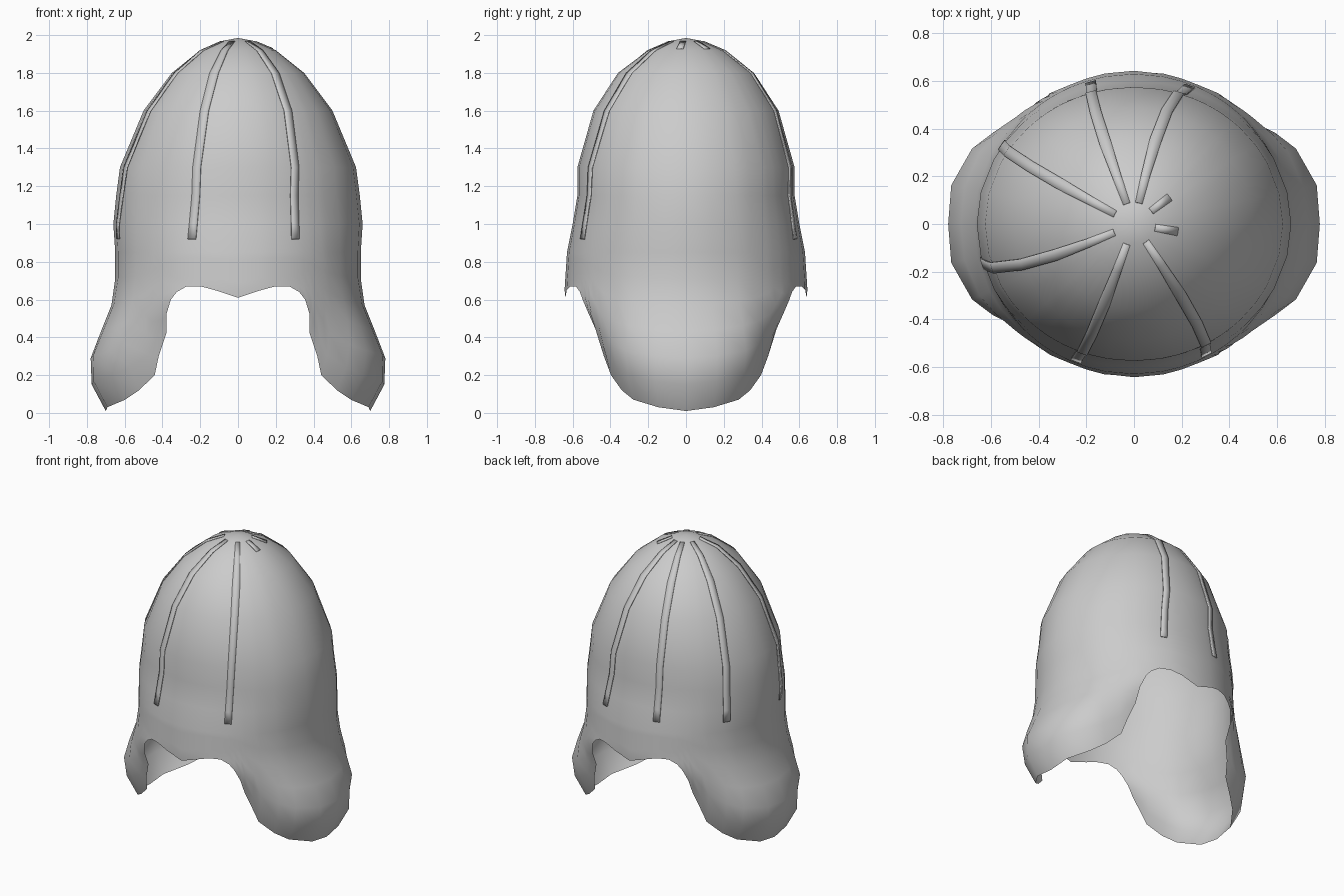
import bpy, bmesh, math

cube = bpy.data.objects.get("Cube")
if cube:
    bpy.data.objects.remove(cube, do_unlink=True)

# One plain grey material
grey = bpy.data.materials.new("plain_grey")
grey.use_nodes = True
grey.diffuse_color = (0.6, 0.6, 0.6, 1)
grey.node_tree.nodes["Principled BSDF"].inputs["Base Color"].default_value = (0.6, 0.6, 0.6, 1)

# Horizontal sections: height, half width, half depth
PROFILE = [(0.01, 0.70, 0.33), (0.16, 0.78, 0.41), (0.3, 0.78, 0.46),
           (0.42, 0.73, 0.5), (0.62, 0.65, 0.645), (0.85, 0.65, 0.63),
           (1.0, 0.66, 0.6), (1.15, 0.645, 0.575), (1.3, 0.625, 0.575),
           (1.6, 0.5, 0.49), (1.8, 0.35, 0.36), (1.92, 0.2, 0.2),
           (1.97, 0.08, 0.08), (1.985, 0.001, 0.001)]
# Lower rim: degrees away from front or back centre, height
RIM = [(0, 0.61), (11, 0.65), (18, 0.67), (25, 0.67), (30, 0.64), (33, 0.6),
       (36.5, 0.52), (39, 0.42), (44, 0.3), (48, 0.2), (57, 0.12), (65, 0.07),
       (78, 0.03), (90, 0.01)]


def section(z):
    for (z0, a0, b0), (z1, a1, b1) in zip(PROFILE, PROFILE[1:]):
        if z <= z1:
            t = max(0, (z - z0) / (z1 - z0))
            return a0 + t * (a1 - a0), b0 + t * (b1 - b0)
    return PROFILE[-1][1:]


def surface(angle, z, offset=0.0):
    """Point on the cap; the ear flaps have squarer sections than the dome."""
    a, b = section(z)
    n = 2 + min(1, max(0, (0.65 - z) / 0.3))
    c, s = math.cos(angle), math.sin(angle)
    r = (abs(c / a) ** n + abs(s / b) ** n) ** (-1 / n) + offset
    return (r * c, r * s, z)


def finish(name, bm, sharp):
    bmesh.ops.recalc_face_normals(bm, faces=bm.faces)
    mesh = bpy.data.meshes.new(name)
    bm.to_mesh(mesh)
    bm.free()
    mesh.materials.append(grey)
    ob = bpy.data.objects.new(name, mesh)
    bpy.context.collection.objects.link(ob)
    bpy.ops.object.select_all(action="DESELECT")
    ob.select_set(True)
    bpy.context.view_layer.objects.active = ob
    bpy.ops.object.shade_smooth_by_angle(angle=math.radians(sharp))
    return ob


# Cap shell with ear flaps: mirror the rim quarter around the full turn
quarter = [(d - 90, z) for d, z in RIM]
half = quarter + [(-d, z) for d, z in quarter[-2::-1]]
columns = half + [(180 - d, z) for d, z in half[-2:0:-1]]
dome = [p[0] for p in PROFILE[-2:4:-1]]
bm = bmesh.new()
top = bm.verts.new((0, 0, PROFILE[-1][0]))
grid = []
for degrees, rim in columns:
    flap = [dome[-1] + (rim - dome[-1]) * k / 6 for k in range(1, 7)]
    grid.append([bm.verts.new(surface(math.radians(degrees), z)) for z in dome + flap])
for i, left in enumerate(grid):
    right = grid[(i + 1) % len(grid)]
    bm.faces.new((top, left[0], right[0]))
    for k in range(len(left) - 1):
        bm.faces.new((left[k], left[k + 1], right[k + 1], right[k]))
finish("cap_shell", bm, 70)


# Seam straps running from the crown down the dome
def strap(name, start, end, low):
    bm = bmesh.new()
    rows = []
    levels = [z for z in dome if z > low] + [low]
    for z in levels:
        t = (levels[0] - z) / (levels[0] - 0.92)
        angle = math.radians(start + t * (end - start))
        radius = section(z)[0]
        spread = (0.01 + 0.014 * min(1, radius / 0.35)) / radius
        lift = 0.006 if z < 1.9 else 0.012
        rows.append([bm.verts.new(surface(angle + k * spread, z, lift)) for k in (-1, 0, 1)])
    for upper, lower in zip(rows, rows[1:]):
        for k in range(2):
            bm.faces.new((upper[k], lower[k], lower[k + 1], upper[k + 1]))
    ob = finish(name, bm, 50)
    solid = ob.modifiers.new("thickness", "SOLIDIFY")
    solid.thickness = 0.006


STRAPS = [("back_left", 77, 68, 0.92), ("back_right", 110, 107, 0.92),
          ("right_rear", 152, 149, 0.92), ("right_front", 203, 194, 0.92),
          ("front_right", 250, 247, 0.92), ("front_left", 304, 299, 0.92),
          ("left_rear", 37, 35, 1.93), ("left_front", 350, 352, 1.93)]
for place, start, end, low in STRAPS:
    strap("seam_strap_" + place, start, end, low)
